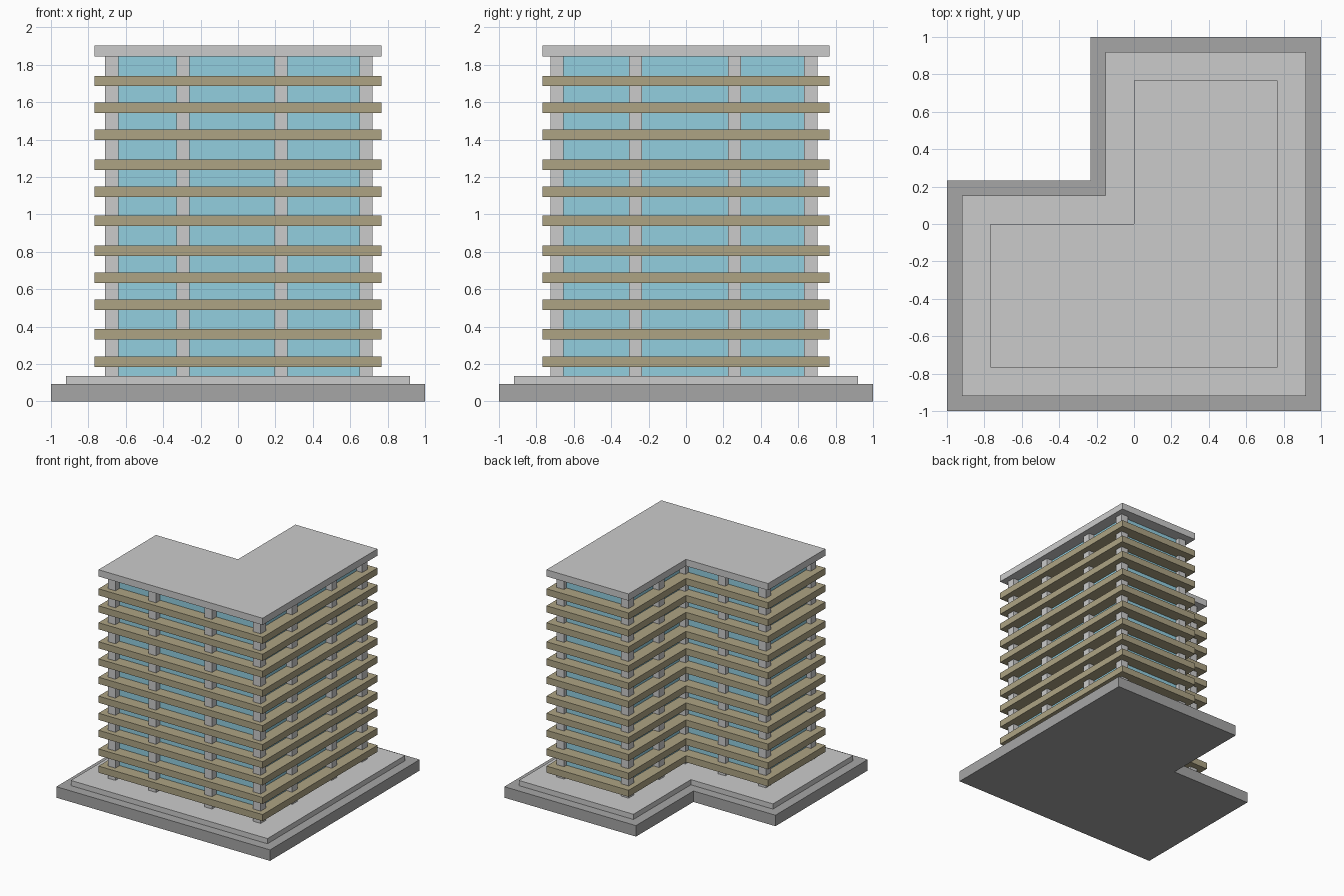
import bpy, bmesh

if "Cube" in bpy.data.objects:
    bpy.data.objects.remove(bpy.data.objects["Cube"])

EDGE = 0.768   # half width of the roof and floor slabs


def material(name, rgb):
    m = bpy.data.materials.new(name)
    m.diffuse_color = (*rgb, 1)
    m.use_nodes = True
    m.node_tree.nodes["Principled BSDF"].inputs["Base Color"].default_value = m.diffuse_color
    return m


olive = material("olive_cladding", (0.42, 0.37, 0.23))
blue = material("blue_glass", (0.29, 0.62, 0.74))
dark = material("dark_base", (0.38, 0.38, 0.38))


def finish(bm, name, mat):
    bmesh.ops.recalc_face_normals(bm, faces=bm.faces)
    mesh = bpy.data.meshes.new(name)
    bm.to_mesh(mesh)
    bm.free()
    if mat:
        mesh.materials.append(mat)
    obj = bpy.data.objects.new(name, mesh)
    bpy.context.collection.objects.link(obj)
    return obj


def l_block(name, offset, z0, z1, mat=None):
    """L-shaped plan, grown or shrunk by offset, extruded from z0 to z1."""
    a, c = EDGE + offset, offset
    plan = [(-a, -a), (a, -a), (a, a), (-c, a), (-c, c), (-a, c)]
    bm = bmesh.new()
    face = bm.faces.new([bm.verts.new((x, y, z0)) for x, y in plan])
    ext = bmesh.ops.extrude_face_region(bm, geom=[face])
    top = [v for v in ext["geom"] if isinstance(v, bmesh.types.BMVert)]
    bmesh.ops.translate(bm, verts=top, vec=(0, 0, z1 - z0))
    return finish(bm, name, mat)


def column(name, x, y, z0=0.135, z1=1.845, w=0.07):
    bm = bmesh.new()
    bmesh.ops.create_cube(bm, size=1)
    bmesh.ops.scale(bm, verts=bm.verts, vec=(w, w, z1 - z0))
    bmesh.ops.translate(bm, verts=bm.verts, vec=(x, y, (z0 + z1) / 2))
    return finish(bm, name, None)


# Stepped base, glazed core and roof
l_block("base", 0.232, 0, 0.093, dark)
l_block("plinth", 0.152, 0.093, 0.137)
l_block("glass_core", -0.10, 0.137, 1.845, blue)
l_block("roof", 0, 1.845, 1.902)

# Projecting floor slabs
levels = [0.213, 0.358, 0.516, 0.66, 0.805, 0.965, 1.12, 1.265, 1.426, 1.569, 1.713]
for i, z in enumerate(levels):
    l_block(f"floor_slab_{i + 1}", 0, z - 0.028, z + 0.028, olive)

# Columns around the L-shaped facade
xs = [-0.675, -0.295, 0.23, 0.685]
ys = [-0.69, -0.27, 0.26, 0.667]
spots = [(x, ys[0]) for x in xs]                 # front
spots += [(xs[3], y) for y in ys[1:]]            # right
spots += [(0.08, ys[3]), (0.08, ys[2])]          # inner face of back wing
spots += [(xs[0], -0.09), (xs[1], -0.09)]        # inner face of left wing
spots += [(0.08, -0.09)]                         # inner corner
for i, (x, y) in enumerate(spots):
    column(f"column_{i + 1}", x, y)
